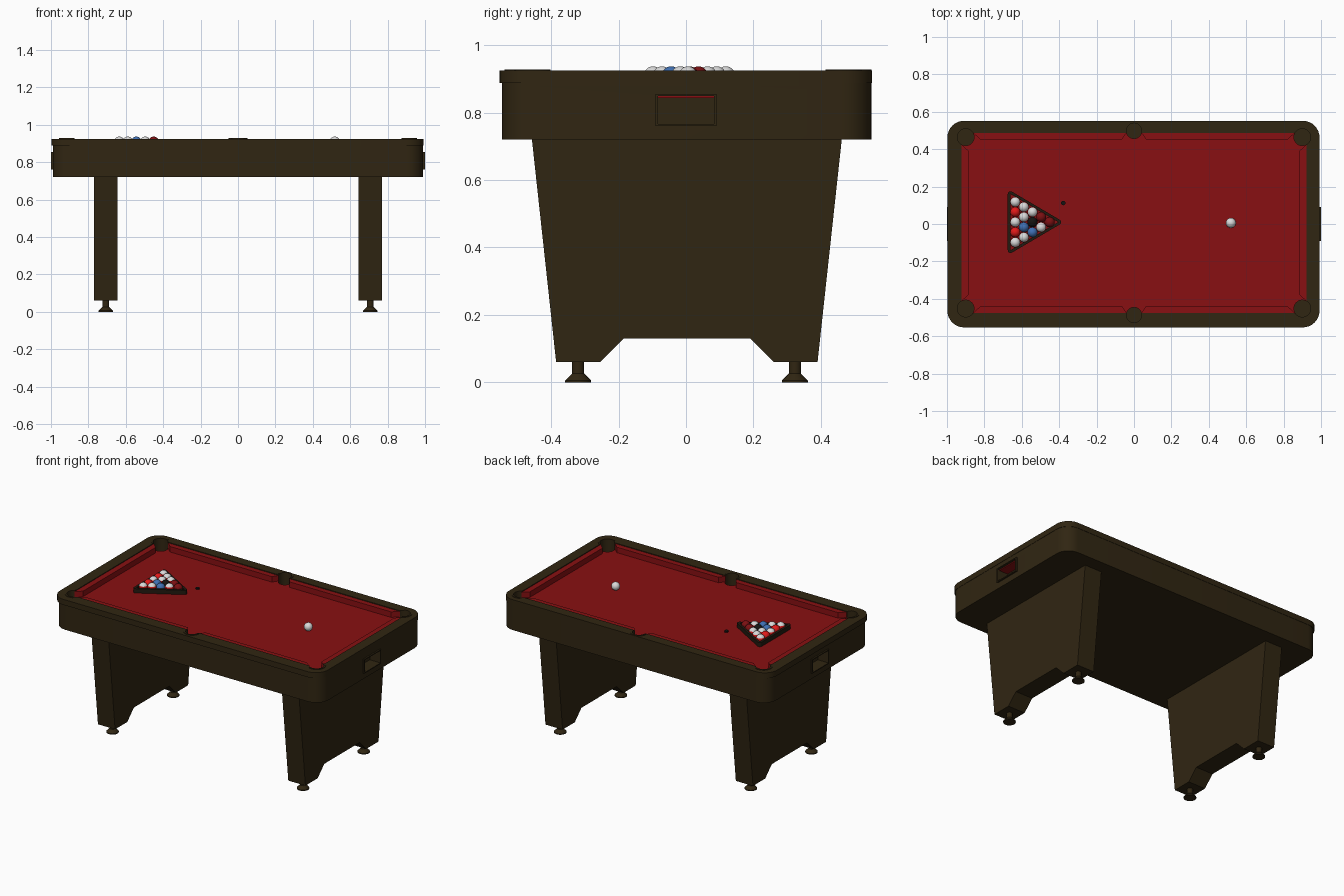
import bpy, bmesh, math
from mathutils import Vector, Matrix

cube = bpy.data.objects.get("Cube")
if cube:
    bpy.data.objects.remove(cube, do_unlink=True)


def material(name, r, g, b):
    m = bpy.data.materials.new(name)
    m.use_nodes = True
    m.diffuse_color = (r, g, b, 1)
    bsdf = m.node_tree.nodes["Principled BSDF"]
    bsdf.inputs["Base Color"].default_value = (r, g, b, 1)
    bsdf.inputs["Roughness"].default_value = 0.7
    return m


WOOD = material("dark_wood", 0.03, 0.019, 0.006)
FELT = material("red_felt", 0.25, 0.005, 0.006)
WHITE = material("ball_white", 0.7, 0.7, 0.7)
RED = material("ball_red", 0.75, 0.01, 0.01)
BLUE = material("ball_blue", 0.05, 0.16, 0.45)
MAROON = material("ball_maroon", 0.2, 0.005, 0.006)
BLACK = material("black", 0.008, 0.007, 0.006)
RACK = material("rack_brown", 0.016, 0.01, 0.005)


def finish(name, bm, *mats, smooth=True):
    bmesh.ops.recalc_face_normals(bm, faces=bm.faces[:])
    mesh = bpy.data.meshes.new(name)
    bm.to_mesh(mesh)
    bm.free()
    for m in mats:
        mesh.materials.append(m)
    ob = bpy.data.objects.new(name, mesh)
    bpy.context.collection.objects.link(ob)
    if smooth:
        shade(ob)
    return ob


def activate(ob):
    bpy.ops.object.select_all(action='DESELECT')
    ob.select_set(True)
    bpy.context.view_layer.objects.active = ob


def shade(ob):
    activate(ob)
    bpy.ops.object.shade_smooth_by_angle(angle=math.radians(35))


def prism(name, outline, lo, hi, mat, along_x=False):
    """Extrude a 2D outline along z, or a (y, z) outline along x."""
    bm = bmesh.new()
    place = (lambda p: (lo, p[0], p[1])) if along_x else (lambda p: (p[0], p[1], lo))
    face = bm.faces.new([bm.verts.new(place(p)) for p in outline])
    new = bmesh.ops.extrude_face_region(bm, geom=[face])["geom"]
    step = Vector((hi - lo, 0, 0)) if along_x else Vector((0, 0, hi - lo))
    bmesh.ops.translate(bm, vec=step, verts=[v for v in new if isinstance(v, bmesh.types.BMVert)])
    return finish(name, bm, mat)


def rect(x0, x1, y0, y1):
    return [(x0, y0), (x1, y0), (x1, y1), (x0, y1)]


def circle(x, y, r, n=32):
    return [(x + r * math.cos(i * math.tau / n), y + r * math.sin(i * math.tau / n)) for i in range(n)]


def rounded(centres, r, steps=8):
    """Outline at distance r around a counter-clockwise convex polygon."""
    out, n = [], len(centres)
    for i, c in enumerate(centres):
        p, q = centres[i - 1], centres[(i + 1) % n]
        a = math.atan2(c[1] - p[1], c[0] - p[0]) - math.pi / 2
        b = math.atan2(q[1] - c[1], q[0] - c[0]) - math.pi / 2
        turn = (b - a) % math.tau
        for k in range(steps + 1):
            t = a + turn * k / steps
            out.append((c[0] + r * math.cos(t), c[1] + r * math.sin(t)))
    return out


def rounded_rect(x0, x1, y0, y1, r):
    return rounded(rect(x0 + r, x1 - r, y0 + r, y1 - r), r)


def cut(ob, *cutters):
    for c in cutters:
        mod = ob.modifiers.new("cut", 'BOOLEAN')
        mod.operation, mod.solver, mod.object = 'DIFFERENCE', 'EXACT', c
        activate(ob)
        bpy.ops.object.modifier_apply(modifier=mod.name)
    shade(ob)


# Main levels and play field
BED, TOP, MID = 0.883, 0.925, 0.006
IN_X, IN_Y = 0.923, 0.481
corners = [(sx * 0.9, MID + sy * 0.458, 0.045) for sx in (-1, 1) for sy in (-1, 1)]
sides = [(0, MID + s * 0.492, 0.041) for s in (-1, 1)]
pockets = corners + sides

# Cutters: pockets, play opening and ball return openings
pocket_cutters = [prism("pocket_cutter", circle(*p), 0.82, 1.0, WOOD) for p in pockets]
opening = prism("opening_cutter", rect(-IN_X, IN_X, MID - IN_Y, MID + IN_Y), 0.8, 1.0, WOOD)
slots = [prism("slot_cutter", rect(-0.083, 0.083, 0.766, 0.849), min(s * 0.92, s * 1.1),
               max(s * 0.92, s * 1.1), WOOD, True) for s in (-1, 1)]

# Cabinet, rail cap and cloth
cabinet = prism("cabinet", rounded_rect(-0.99, 0.99, -0.545, 0.55, 0.09), 0.72, 0.878, WOOD)
cut(cabinet, *pocket_cutters, *slots)
upper = prism("upper_cabinet", rounded_rect(-0.99, 0.99, -0.545, 0.55, 0.09), 0.878, 0.888, WOOD)
cut(upper, opening, *pocket_cutters)
rail = prism("rail_cap", rounded_rect(-0.998, 0.992, -0.553, 0.552, 0.09), 0.888, TOP, WOOD)
cut(rail, opening, *pocket_cutters)
cloth = prism("cloth", rect(-IN_X, IN_X, MID - IN_Y, MID + IN_Y), 0.878, BED, FELT)
cut(cloth, *pocket_cutters)

# Cushions with slanted ends
for s in (-1, 1):
    y_out, y_nose = MID + s * IN_Y, MID + s * 0.445
    for t in (-1, 1):
        pts = [(t * 0.04, y_out), (t * 0.065, y_nose), (t * 0.82, y_nose), (t * 0.86, y_out)]
        cut(prism("long_cushion", pts, BED, TOP - 0.005, FELT), *pocket_cutters)
    pts = [(s * IN_X, MID - 0.42), (s * 0.885, MID - 0.385), (s * 0.885, MID + 0.385), (s * IN_X, MID + 0.42)]
    cut(prism("end_cushion", pts, BED, TOP - 0.005, FELT), *pocket_cutters)

# Thin pocket collars on the rail
for x, y, r in pockets:
    aim = math.atan2(y - MID, x)
    arc = [aim + math.radians(a) for a in range(-90, 91, 10)]
    w = 0.011
    ring = [(x + (r + w) * math.cos(a), y + (r + w) * math.sin(a)) for a in arc]
    ring += [(x + r * math.cos(a), y + r * math.sin(a)) for a in reversed(arc)]
    prism("pocket_collar", ring, TOP - 0.004, TOP + 0.003, WOOD)

# Ball return frames with a red lining above
for s in (-1, 1):
    a, b = sorted((s * 0.985, s * 1.0))
    cut(prism("return_frame", rect(-0.09, 0.09, 0.76, 0.855), a, b, WOOD, True), *slots)
    a, b = sorted((s * 0.921, s * 0.985))
    prism("return_lining", rect(-0.083, 0.083, 0.843, 0.85), a, b, FELT, True)

# Tapered panel legs
leg_profile = [(-0.385, 0.06), (-0.255, 0.06), (-0.185, 0.13), (0.19, 0.13),
               (0.26, 0.06), (0.39, 0.06), (0.462, 0.722), (-0.457, 0.722)]
for s in (-1, 1):
    a, b = sorted((s * 0.643, s * 0.77))
    prism("panel_leg", leg_profile, a, b, WOOD, True)

# Turned levelling feet
for x in (-0.707, 0.707):
    for y in (-0.32, 0.323):
        bm = bmesh.new()
        prof = [(0, 0), (0.038, 0), (0.038, 0.006), (0.018, 0.026), (0.018, 0.062), (0, 0.062)]
        vs = [bm.verts.new((r, 0, z)) for r, z in prof]
        es = [bm.edges.new(e) for e in zip(vs, vs[1:])]
        bmesh.ops.spin(bm, geom=vs + es, axis=(0, 0, 1), cent=(0, 0, 0), angle=math.tau, steps=20)
        bmesh.ops.remove_doubles(bm, verts=bm.verts[:], dist=0.0001)
        bmesh.ops.translate(bm, vec=(x, y, 0), verts=bm.verts[:])
        finish("levelling_foot", bm, WOOD)

# Triangle rack
tri = [(-0.66, 0.16), (-0.66, -0.14), (-0.405, 0.01)]
rack = prism("triangle_rack", rounded(tri, 0.015), BED, 0.912, RACK)
hole = prism("rack_cutter", tri, 0.8, 1.0, RACK)
cut(rack, hole)


# Balls; striped ones carry a band round the middle
def ball(name, x, y, mat, band=None):
    r = 0.027
    bm = bmesh.new()
    bmesh.ops.create_uvsphere(bm, u_segments=24, v_segments=16, radius=r)
    if band:
        for f in bm.faces:
            f.material_index = int(abs(f.calc_center_median().z) < 0.45 * r)
    bmesh.ops.translate(bm, vec=(x, y, BED + r), verts=bm.verts[:])
    finish(name, bm, mat, band or mat)


colours = {"w": WHITE, "r": RED, "b": BLUE, "m": MAROON, "k": BLACK}
for col, row in enumerate(["wrwrw", "wwbw", "wkb", "mw", "m"]):
    for i, key in enumerate(row):
        y = 0.01 + 0.054 * ((len(row) - 1) / 2 - i)
        ball("racked_ball", -0.635 + 0.046 * col, y, colours[key], RED if key == "w" else None)
ball("cue_ball", 0.518, 0.006, WHITE)

# Small dark marker on the cloth
prism("cloth_marker", circle(-0.378, 0.112, 0.012, 16), BED, BED + 0.009, BLACK)

for c in pocket_cutters + slots + [opening, hole]:
    bpy.data.objects.remove(c, do_unlink=True)
